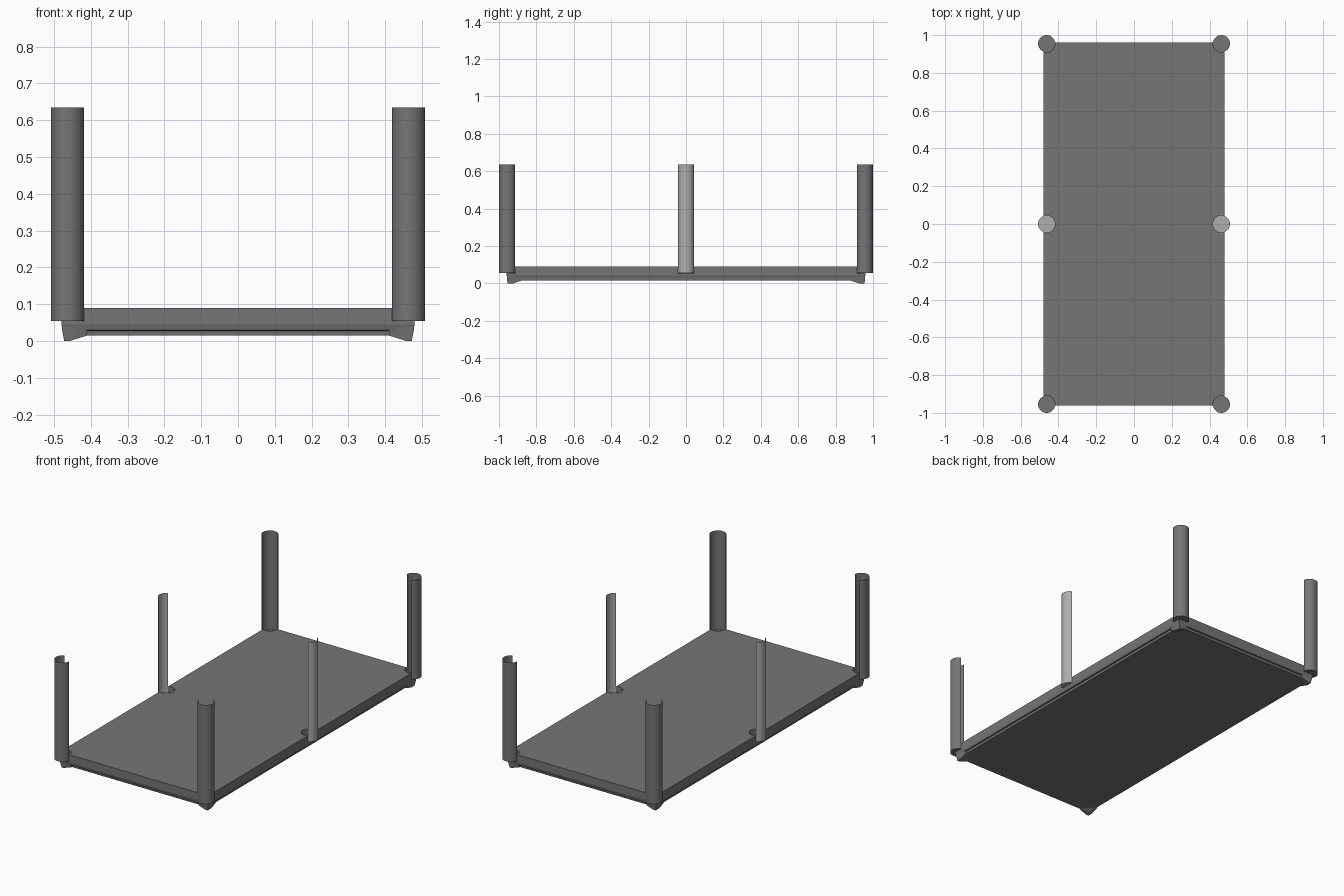
import bpy, bmesh, math

if "Cube" in bpy.data.objects:
    bpy.data.objects.remove(bpy.data.objects["Cube"])

HX, HY, TOP = 0.48, 0.96, 0.09      # bed half-width, half-length, top height
R, PX, PY = 0.045, 0.463, 0.955     # pocket radius and centre offsets
FLOOR, RIM = 0.055, 0.635           # pocket bottom and top


def material(name, value):
    mat = bpy.data.materials.new(name)
    mat.diffuse_color = (value, value, value, 1)
    mat.use_nodes = True
    mat.node_tree.nodes["Principled BSDF"].inputs["Base Color"].default_value = mat.diffuse_color
    return mat


DARK = material("dark_grey", 0.18)
LIGHT = material("light_grey", 0.42)


def make(name, bm, mat=None, solid=True):
    if solid:
        bmesh.ops.recalc_face_normals(bm, faces=bm.faces)
    mesh = bpy.data.meshes.new(name)
    bm.to_mesh(mesh)
    bm.free()
    obj = bpy.data.objects.new(name, mesh)
    bpy.context.collection.objects.link(obj)
    if mat:
        mesh.materials.append(mat)
    return obj


def smooth(obj):
    bpy.ops.object.select_all(action='DESELECT')
    bpy.context.view_layer.objects.active = obj
    obj.select_set(True)
    bpy.ops.object.shade_smooth_by_angle(angle=math.radians(35))


# Bed: stacked rectangles narrowing towards the underside
bm = bmesh.new()
rings = []
for inset, z in [(0, TOP), (0, 0.045), (0.004, 0.03), (0.012, 0.028), (0.014, 0.015)]:
    x, y = HX - inset, HY - inset
    rings.append([bm.verts.new(p) for p in ((-x, -y, z), (x, -y, z), (x, y, z), (-x, y, z))])
for a, b in zip(rings, rings[1:]):
    for i in range(4):
        j = (i + 1) % 4
        bm.faces.new((a[i], a[j], b[j], b[i]))
bm.faces.new(rings[0])
bm.faces.new(rings[-1])
bed = make("bed", bm, DARK)

# Pocket layout: side sign, end sign (0 = middle of the long side)
spots = [(sx, sy) for sx in (-1, 1) for sy in (-1, 0, 1)]

# Cutter for the round recesses in the bed
bm = bmesh.new()
for sx, sy in spots:
    new = bmesh.ops.create_cone(bm, cap_ends=True, segments=48, radius1=R, radius2=R, depth=0.1)
    bmesh.ops.translate(bm, verts=new["verts"], vec=(sx * PX, sy * PY, FLOOR - 0.001 + 0.05))
cutter = make("recess_cutter", bm, DARK)
cutter.hide_render = True
cutter.hide_set(True)
mod = bed.modifiers.new("recesses", 'BOOLEAN')
mod.operation = 'DIFFERENCE'
mod.solver = 'EXACT'
mod.object = cutter

# Pockets: round floor plus the tall thin wall lying outside the bed outline
side_end = math.acos((HX - PX) / R)
corner_end = math.pi - math.asin((HY - PY) / R)
for sx, sy in spots:
    bm = bmesh.new()
    cx, cy, my = sx * PX, sy * PY, sy or 1

    def ring_vert(t, z):
        return bm.verts.new((cx + sx * R * math.cos(t), cy + my * R * math.sin(t), z))

    disc = bm.faces.new([ring_vert(2 * math.pi * i / 48, FLOOR) for i in range(48)])
    disc.normal_update()
    if disc.normal.z < 0:
        disc.normal_flip()
    start, end = -side_end, (corner_end if sy else side_end)
    n = 32 if sy else 20
    pairs = []
    for i in range(n + 1):
        t = start + (end - start) * i / n
        pairs.append((ring_vert(t, FLOOR), ring_vert(t, RIM)))
    for (a, b), (c, d) in zip(pairs, pairs[1:]):
        quad = (a, c, d, b)
        bm.faces.new(quad if sx * my > 0 else quad[::-1])
    name = "corner_pocket" if sy else "middle_pocket"
    smooth(make(name, bm, DARK if sy else LIGHT, solid=False))

# Corner feet: small wedges under the bed corners
foot = [(0.472, 0.954, 0), (0.458, 0.954, 0), (0.472, 0.925, 0), (0.458, 0.925, 0),
        (0.41, 0.952, 0.015), (0.41, 0.94, 0.015), (0.472, 0.88, 0.015), (0.458, 0.88, 0.015),
        (0.478, 0.958, 0.03), (0.479, 0.959, 0.055), (0.41, 0.958, 0.05), (0.478, 0.88, 0.05)]
for sx in (-1, 1):
    for sy in (-1, 1):
        bm = bmesh.new()
        verts = [bm.verts.new((sx * x, sy * y, z)) for x, y, z in foot]
        bmesh.ops.convex_hull(bm, input=verts)
        make("corner_foot", bm, DARK)
